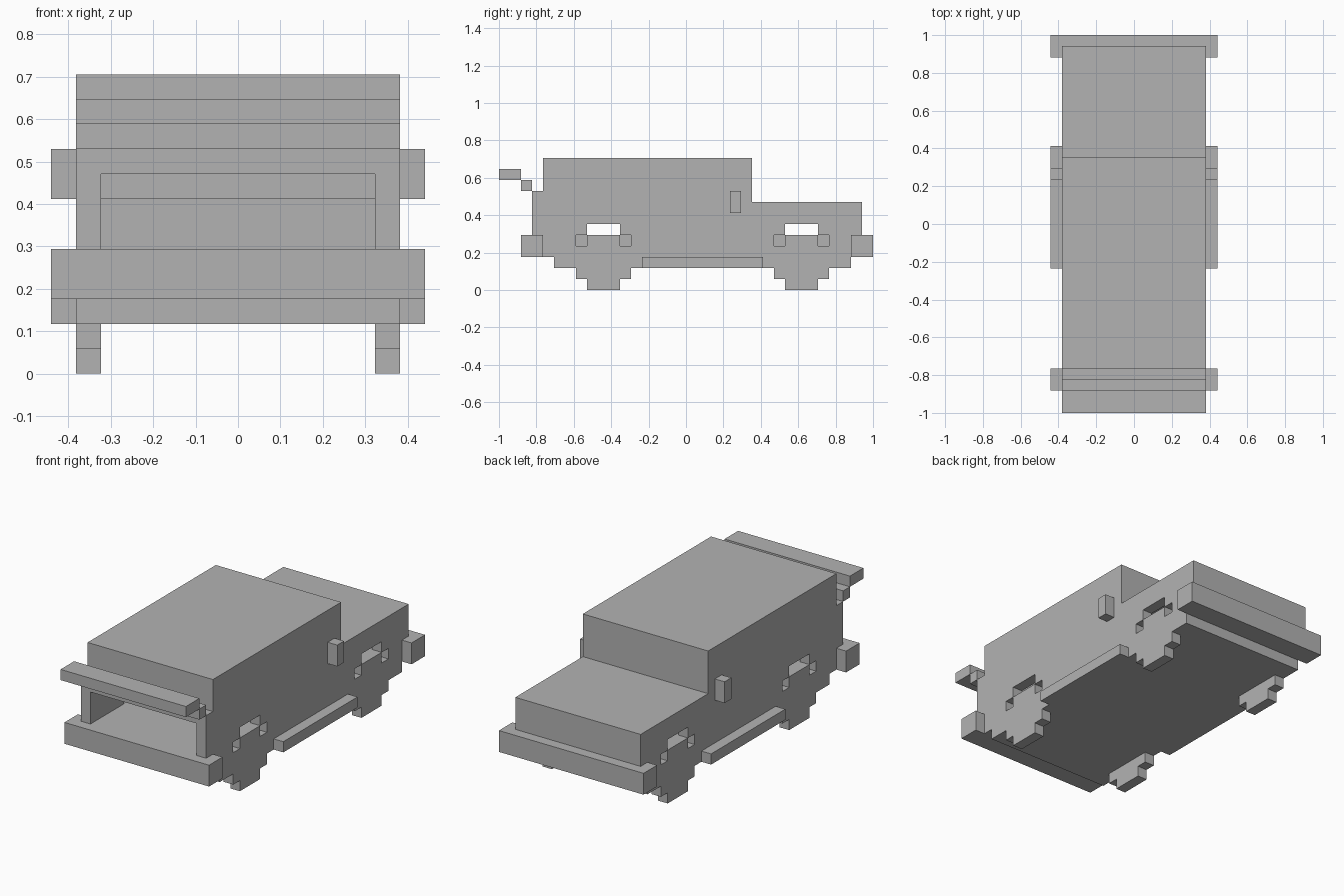
import bpy
import bmesh

cube = bpy.data.objects.get("Cube")
if cube:
    bpy.data.objects.remove(cube, do_unlink=True)

U = 1 / 17          # one block
LENGTH = 34         # vehicle length in blocks
HALF = 6.5          # half body width in blocks
INNER = HALF - 1    # half cabin width in blocks

grey = bpy.data.materials.new("plain grey")
grey.use_nodes = True
colour = (0.45, 0.45, 0.45, 1)
grey.diffuse_color = colour
grey.node_tree.nodes["Principled BSDF"].inputs["Base Color"].default_value = colour


def extrude_profile(name, profile, x0, x1):
    """Extrude a (length, height) profile in blocks across the width."""
    bm = bmesh.new()
    face = bm.faces.new([bm.verts.new((x0 * U, (j - LENGTH / 2) * U, k * U))
                         for j, k in profile])
    out = bmesh.ops.extrude_face_region(bm, geom=[face])
    moved = [v for v in out["geom"] if isinstance(v, bmesh.types.BMVert)]
    bmesh.ops.translate(bm, verts=moved, vec=((x1 - x0) * U, 0, 0))
    bmesh.ops.recalc_face_normals(bm, faces=bm.faces)
    mesh = bpy.data.meshes.new(name)
    bm.to_mesh(mesh)
    bm.free()
    mesh.materials.append(grey)
    obj = bpy.data.objects.new(name, mesh)
    bpy.context.collection.objects.link(obj)
    return obj


def block(name, x, y, z):
    (y0, y1), (z0, z1) = y, z
    return extrude_profile(name, [(y0, z0), (y1, z0), (y1, z1), (y0, z1)], *x)


def cut(target, cutter):
    mod = target.modifiers.new("cut", "BOOLEAN")
    mod.operation = "DIFFERENCE"
    mod.solver = "EXACT"
    mod.object = cutter
    cutter.hide_render = True
    bpy.context.view_layer.objects.active = target
    bpy.ops.object.modifier_apply(modifier=mod.name)
    bpy.data.objects.remove(cutter, do_unlink=True)


# Body shell with roof, bonnet and stepped underside
body = extrude_profile("body", [
    (3, 3), (5, 3), (5, 2), (32, 2), (32, 3), (33, 3), (33, 8),
    (23, 8), (23, 12), (4, 12), (4, 9), (3, 9)], -HALF, HALF)

# Hollow cabin, open at the front
cut(body, extrude_profile("cabin_cutter", [
    (2.5, 5), (32, 5), (32, 7), (22, 7), (22, 11), (5, 11), (5, 8), (2.5, 8)],
    -INNER, INNER))

# Wheels and the arch gaps above them
for end, start in (("front", 7), ("rear", 25)):
    for side, s in (("left", 1), ("right", -1)):
        cut(body, block("arch_cutter", (s * 5, s * 7), (start + 1, start + 4), (5, 6)))
        for j in (start, start + 4):
            cut(body, block("gap_cutter", (s * INNER, s * 7), (j, j + 1), (4, 4.99)))
        j = start
        extrude_profile(f"{end}_{side}_wheel", [
            (j, 2), (j, 1), (j + 1, 1), (j + 1, 0), (j + 4, 0),
            (j + 4, 1), (j + 5, 1), (j + 5, 2)], s * INNER, s * HALF)

# Bumpers
block("front_bumper", (-7.5, 7.5), (2, 4), (3, 5))
block("rear_bumper", (-7.5, 7.5), (32, 34), (3, 5))

# Raised stepped flap over the front opening
block("flap_hinge", (-HALF, HALF), (2, 3), (9, 10))
block("flap_panel", (-HALF, HALF), (0, 2), (10, 11))

# Running boards and side mirrors
for side, s in (("left", 1), ("right", -1)):
    block(f"{side}_running_board", (s * HALF, s * 7.5), (13, 24), (2, 3))
    block(f"{side}_mirror", (s * HALF, s * 7.5), (21, 22), (7, 9))
